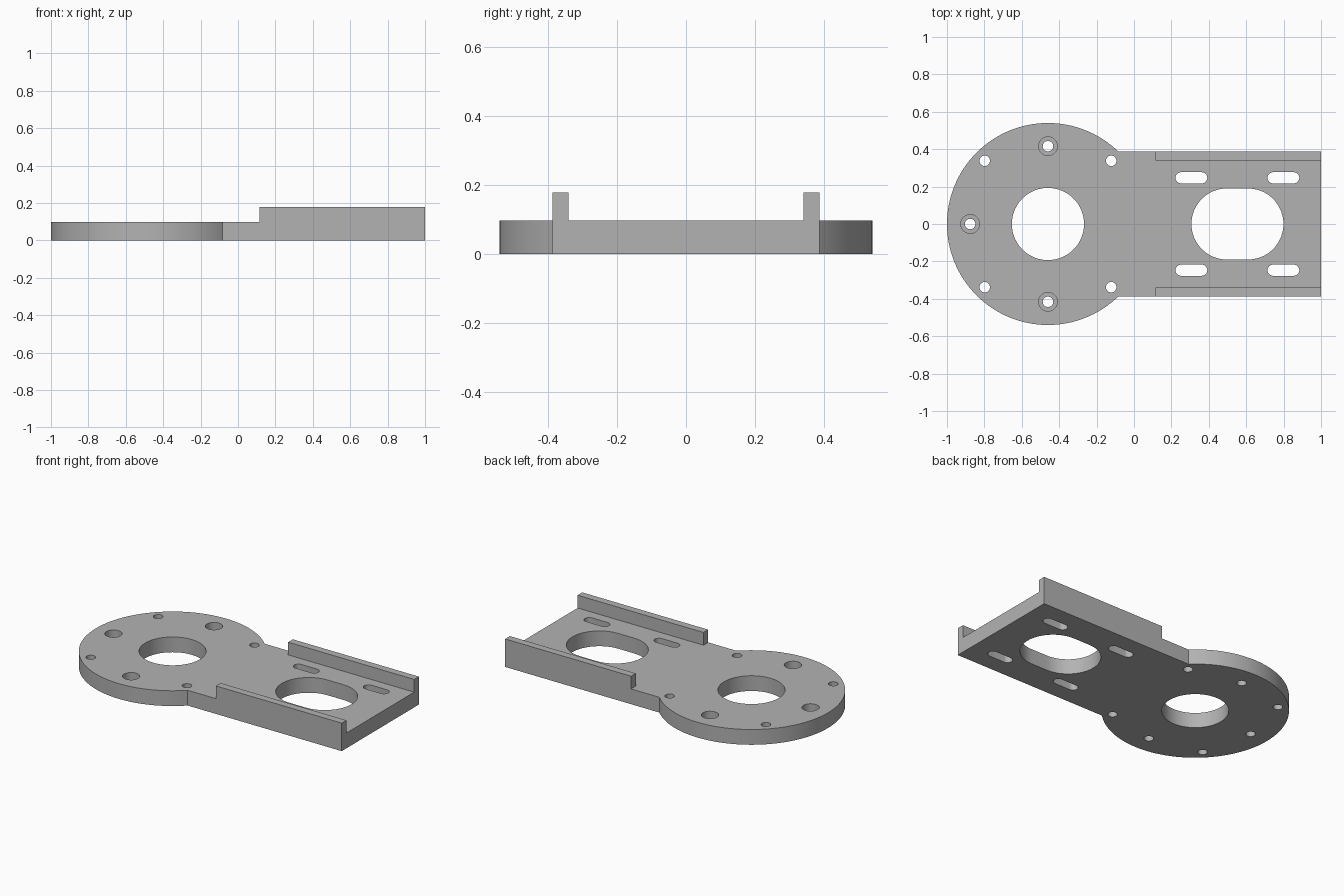
import bpy
import bmesh
from math import acos, asin, cos, sin, pi, radians

if "Cube" in bpy.data.objects:
    bpy.data.objects.remove(bpy.data.objects["Cube"], do_unlink=True)

DISC_X, DISC_R = -0.46, 0.54      # round end
HALF_W, END_X = 0.387, 1.0        # straight arm
THICK, RAIL_TOP = 0.097, 0.178
RAIL_X, RAIL_IN = 0.115, 0.34
BOLT_R = 0.416                    # counterbored holes pitch radius

grey = bpy.data.materials.new("plain grey")
grey.use_nodes = True
colour = (0.45, 0.45, 0.45, 1)
grey.diffuse_color = colour
grey.node_tree.nodes["Principled BSDF"].inputs["Base Color"].default_value = colour


def prism(name, outline, z0, z1):
    """Extrude a counter-clockwise outline between two heights."""
    bm = bmesh.new()
    base = bm.faces.new([bm.verts.new((x, y, z0)) for x, y in outline])
    top = bmesh.ops.extrude_face_region(bm, geom=[base])["geom"]
    for v in top:
        if isinstance(v, bmesh.types.BMVert):
            v.co.z = z1
    bmesh.ops.recalc_face_normals(bm, faces=bm.faces)
    mesh = bpy.data.meshes.new(name)
    bm.to_mesh(mesh)
    bm.free()
    mesh.materials.append(grey)
    obj = bpy.data.objects.new(name, mesh)
    bpy.context.collection.objects.link(obj)
    return obj


def arc(x, y, r, a0, a1, n):
    return [(x + r * cos(a0 + (a1 - a0) * i / n),
             y + r * sin(a0 + (a1 - a0) * i / n)) for i in range(n + 1)]


def slot(x, y, r, reach, n=24):
    """Rounded slot along x; reach is the offset of its end centres."""
    return (arc(x + reach, y, r, -pi / 2, pi / 2, n)
            + arc(x - reach, y, r, pi / 2, 3 * pi / 2, n))


def circle(x, y, r, n=48):
    return arc(x, y, r, 0, 2 * pi, n)[:-1]


def combine(target, tool, operation):
    mod = target.modifiers.new(operation.lower(), "BOOLEAN")
    mod.operation, mod.solver, mod.object = operation, "EXACT", tool
    bpy.context.view_layer.objects.active = target
    bpy.ops.object.modifier_apply(modifier=mod.name)
    bpy.data.objects.remove(tool, do_unlink=True)


# Base plate: round end joined to the straight arm
join = asin(HALF_W / DISC_R)
outline = arc(DISC_X, 0, DISC_R, join, 2 * pi - join, 96)
outline += [(END_X, -HALF_W), (END_X, HALF_W)]
plate = prism("mounting_plate", outline, 0, THICK)

# Raised side rails
for side in (-1, 1):
    y0, y1 = sorted((side * RAIL_IN, side * HALF_W))
    rail = prism("side_rail", [(RAIL_X, y0), (END_X, y0), (END_X, y1), (RAIL_X, y1)],
                 THICK, RAIL_TOP)
    combine(plate, rail, "UNION")

# Large round opening, large oblong opening
through = [circle(DISC_X, 0, 0.193, 72), slot(0.553, 0, 0.19, 0.056, 36)]
# Four small slots and four plain screw holes
for side in (-1, 1):
    through += [slot(x, side * 0.247, 0.03, 0.055, 12) for x in (0.307, 0.799)]
    through += [circle(DISC_X + d, side * 0.338, 0.028, 32) for d in (-0.338, 0.338)]
# Three counterbored screw holes
bolts = [(DISC_X + BOLT_R * cos(a), BOLT_R * sin(a)) for a in (pi / 2, pi, -pi / 2)]
through += [circle(x, y, 0.028, 32) for x, y in bolts]

for shape in through:
    combine(plate, prism("cutter", shape, -0.1, 0.3), "DIFFERENCE")
for x, y in bolts:
    combine(plate, prism("counterbore", circle(x, y, 0.05), 0.045, 0.3), "DIFFERENCE")

# Merge coplanar faces, then shade curved walls smoothly
bm = bmesh.new()
bm.from_mesh(plate.data)
bmesh.ops.remove_doubles(bm, verts=bm.verts, dist=0.0001)
bmesh.ops.dissolve_limit(bm, angle_limit=radians(0.5), verts=bm.verts, edges=bm.edges)
bm.to_mesh(plate.data)
bm.free()
bpy.ops.object.select_all(action="DESELECT")
plate.select_set(True)
bpy.context.view_layer.objects.active = plate
bpy.ops.object.shade_smooth_by_angle(angle=radians(30))
